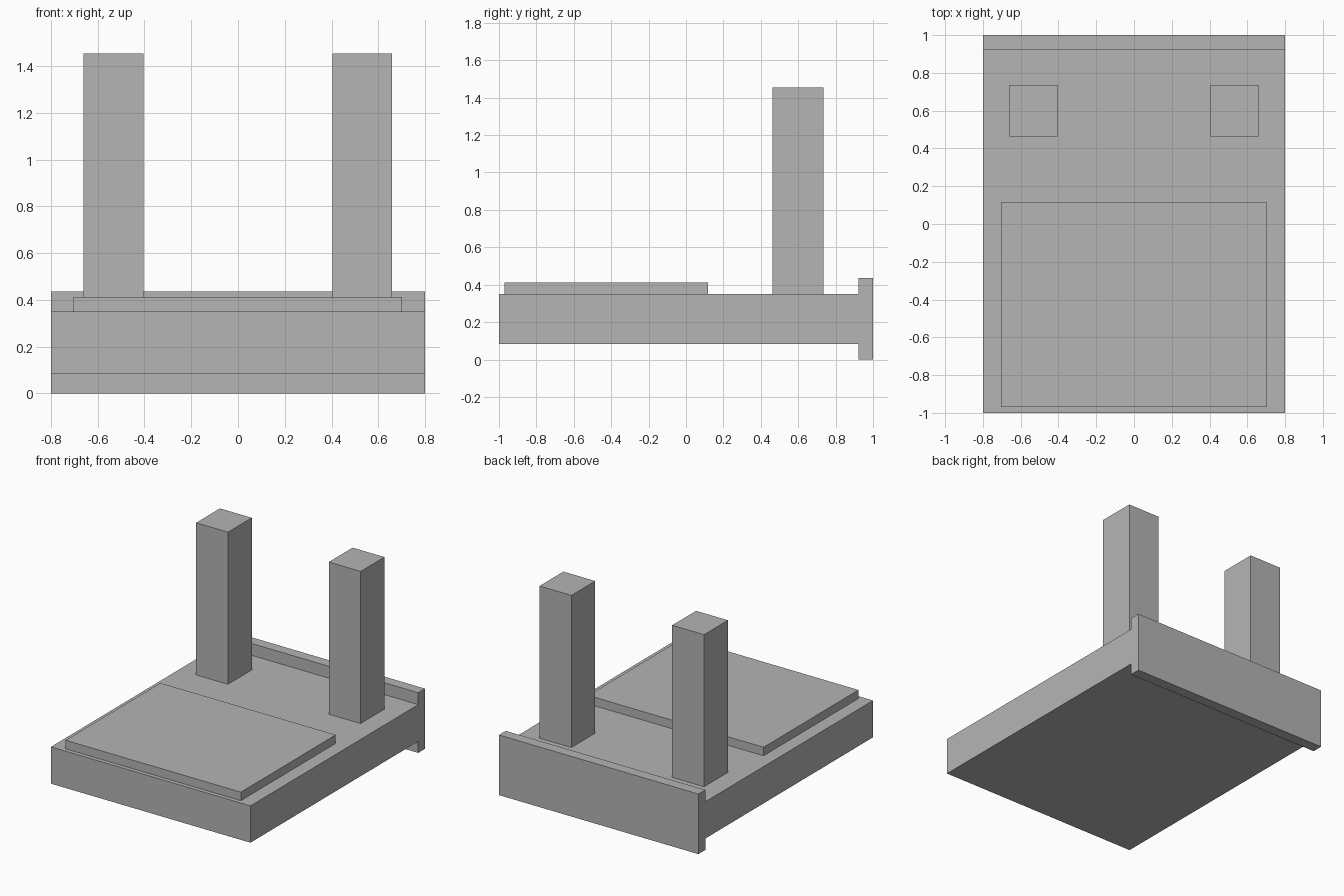
import bpy
import bmesh
from mathutils import Matrix, Vector

cube = bpy.data.objects.get("Cube")
if cube:
    bpy.data.objects.remove(cube, do_unlink=True)

# Single plain material
GREY = (0.46, 0.46, 0.46, 1)
grey = bpy.data.materials.new("plain_grey")
grey.use_nodes = True
grey.diffuse_color = GREY
grey.node_tree.nodes["Principled BSDF"].inputs["Base Color"].default_value = GREY


def box(name, low, high):
    """Flat-faced box spanning two opposite corners."""
    low, high = Vector(low), Vector(high)
    bm = bmesh.new()
    placement = Matrix.Translation((low + high) / 2) @ Matrix.Diagonal(high - low).to_4x4()
    bmesh.ops.create_cube(bm, size=1, matrix=placement)
    mesh = bpy.data.meshes.new(name)
    bm.to_mesh(mesh)
    bm.free()
    mesh.materials.append(grey)
    obj = bpy.data.objects.new(name, mesh)
    bpy.context.collection.objects.link(obj)
    return obj


# Base slab, with a taller board across its back edge
box("base_slab", (-0.8, -1, 0.083), (0.8, 0.922, 0.35))
box("back_board", (-0.8, 0.922, 0), (0.8, 1, 0.436))

# Raised pad on the front half
box("raised_pad", (-0.704, -0.97, 0.35), (0.702, 0.117, 0.412))

# Two square posts standing near the back
for name, inner_x in (("right_post", -0.66), ("left_post", 0.404)):
    box(name, (inner_x, 0.463, 0.35), (inner_x + 0.255, 0.736, 1.453))
